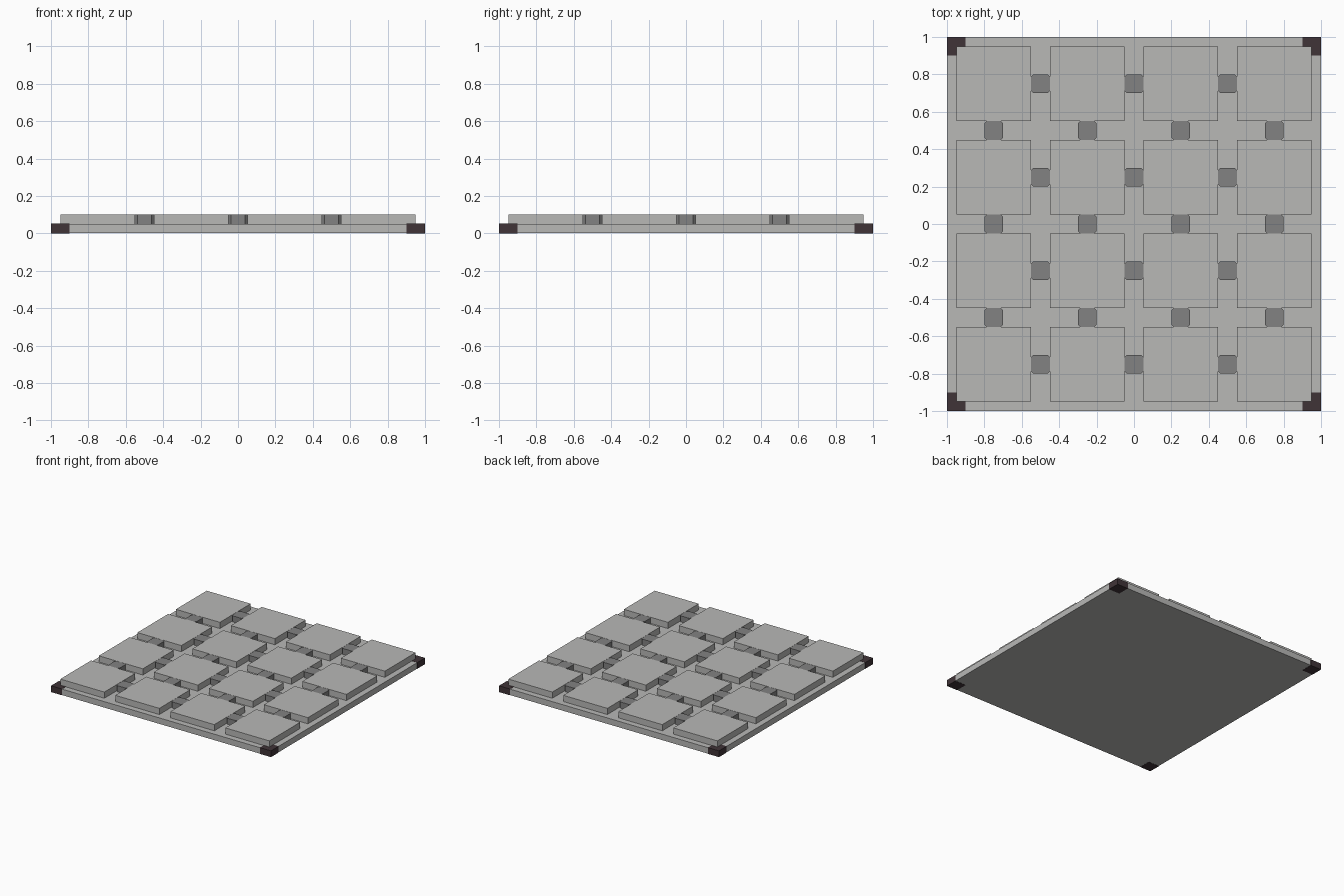
import bpy
import bmesh
from mathutils import Matrix

cube = bpy.data.objects.get("Cube")
if cube:
    bpy.data.objects.remove(cube, do_unlink=True)


def material(name, rgb):
    mat = bpy.data.materials.new(name)
    mat.use_nodes = True
    mat.diffuse_color = (*rgb, 1)
    mat.node_tree.nodes["Principled BSDF"].inputs["Base Color"].default_value = (*rgb, 1)
    return mat


stone = material("light grey", (0.48, 0.48, 0.47))
joint = material("mid grey", (0.225, 0.225, 0.225))
dark = material("dark plum", (0.051, 0.034, 0.039))


def block(name, center, size, mat, chamfer=0):
    """Box standing with its centre at center; chamfer cuts the upright edges."""
    bm = bmesh.new()
    bmesh.ops.create_cube(bm, size=1, matrix=Matrix.Diagonal((*size, 1)))
    if chamfer:
        upright = [e for e in bm.edges
                   if abs(e.verts[0].co.z - e.verts[1].co.z) > 0.01]
        bmesh.ops.bevel(bm, geom=upright, offset=chamfer, segments=1, affect='EDGES')
    mesh = bpy.data.meshes.new(name)
    bm.to_mesh(mesh)
    bm.free()
    mesh.materials.append(mat)
    obj = bpy.data.objects.new(name, mesh)
    obj.location = center
    bpy.context.collection.objects.link(obj)
    return obj


# Base slab
block("base_slab", (0, 0, 0.0255), (1.997, 1.997, 0.049), stone)

# Raised square tiles, four by four
centres = (-0.75, -0.25, 0.25, 0.75)
for row, y in enumerate(centres):
    for col, x in enumerate(centres):
        block(f"tile_{row}_{col}", (x, y, 0.075), (0.4, 0.4, 0.052), stone)

# Small links bridging the gaps between neighbouring tiles
for i, gap in enumerate((-0.5, 0, 0.5)):
    for j, c in enumerate(centres):
        block(f"link_x_{i}_{j}", (gap, c, 0.0745), (0.1, 0.1, 0.051), joint, 0.012)
        block(f"link_y_{i}_{j}", (c, gap, 0.0745), (0.1, 0.1, 0.051), joint, 0.012)

# Dark corner caps
for sx, side in ((-1, "right"), (1, "left")):
    for sy, end in ((-1, "front"), (1, "back")):
        block(f"corner_{end}_{side}", (sx * 0.95, sy * 0.95, 0.0257),
              (0.1, 0.1, 0.0514), dark)
